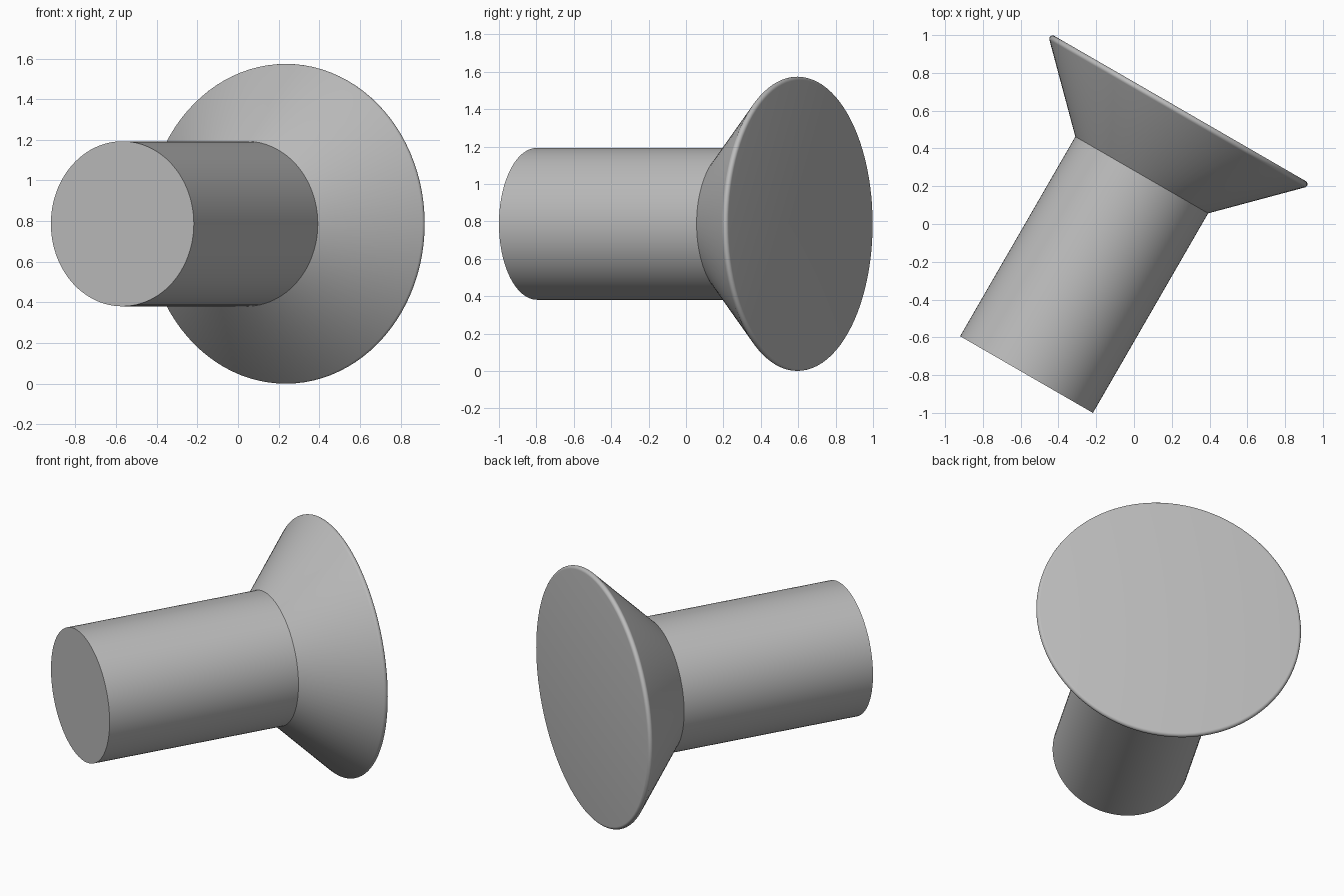
import bpy, bmesh, math
from mathutils import Matrix

cube = bpy.data.objects.get("Cube")
if cube:
    bpy.data.objects.remove(cube, do_unlink=True)

SEGMENTS = 96
RADIUS = 0.406            # shank radius
SHANK = 1.22              # shank length
HEIGHT = SHANK + RADIUS   # 45 degree flare, as tall as the shank radius
RIM = 2 * RADIUS          # sharp rim radius before rounding
FILLET = 0.018            # rim rounding

grey = bpy.data.materials.new("plain grey")
grey.use_nodes = True
colour = (0.5, 0.5, 0.5, 1)
grey.diffuse_color = colour
grey.node_tree.nodes["Principled BSDF"].inputs["Base Color"].default_value = colour

# Local z runs along the rivet; lay it down and turn it 30 degrees
place = (Matrix.Translation((-0.569, -0.797, 0.787))
         @ Matrix.Rotation(math.radians(-30), 4, 'Z')
         @ Matrix.Rotation(math.radians(-90), 4, 'X'))


def lathe(name, profile, cap):
    """Revolve (radius, height) points; cap the first or last ring."""
    bm = bmesh.new()
    rings = []
    for r, h in profile:
        rings.append([bm.verts.new((r * math.cos(a), r * math.sin(a), h))
                      for a in (math.tau * i / SEGMENTS for i in range(SEGMENTS))])
    for low, high in zip(rings, rings[1:]):
        for i in range(SEGMENTS):
            j = (i + 1) % SEGMENTS
            bm.faces.new((low[i], low[j], high[j], high[i]))
    bm.faces.new(rings[0][::-1] if cap == "start" else rings[-1])
    mesh = bpy.data.meshes.new(name)
    bm.to_mesh(mesh)
    bm.free()
    mesh.materials.append(grey)
    mesh.transform(place)
    obj = bpy.data.objects.new(name, mesh)
    bpy.context.collection.objects.link(obj)
    bpy.ops.object.select_all(action='DESELECT')
    obj.select_set(True)
    bpy.context.view_layer.objects.active = obj
    bpy.ops.object.shade_smooth_by_angle(angle=math.radians(30))
    return obj


# Straight shank with a flat end
lathe("shank", [(RADIUS, 0), (RADIUS, SHANK)], "start")

# Countersunk head with a rounded rim and flat top
centre_r = RIM - FILLET / math.tan(math.radians(22.5))
centre_h = HEIGHT - FILLET
arc = [math.radians(-45 + 135 * i / 8) for i in range(9)]
head = [(RADIUS, SHANK)]
head += [(centre_r + FILLET * math.cos(a), centre_h + FILLET * math.sin(a)) for a in arc]
lathe("countersunk_head", head, "end")
